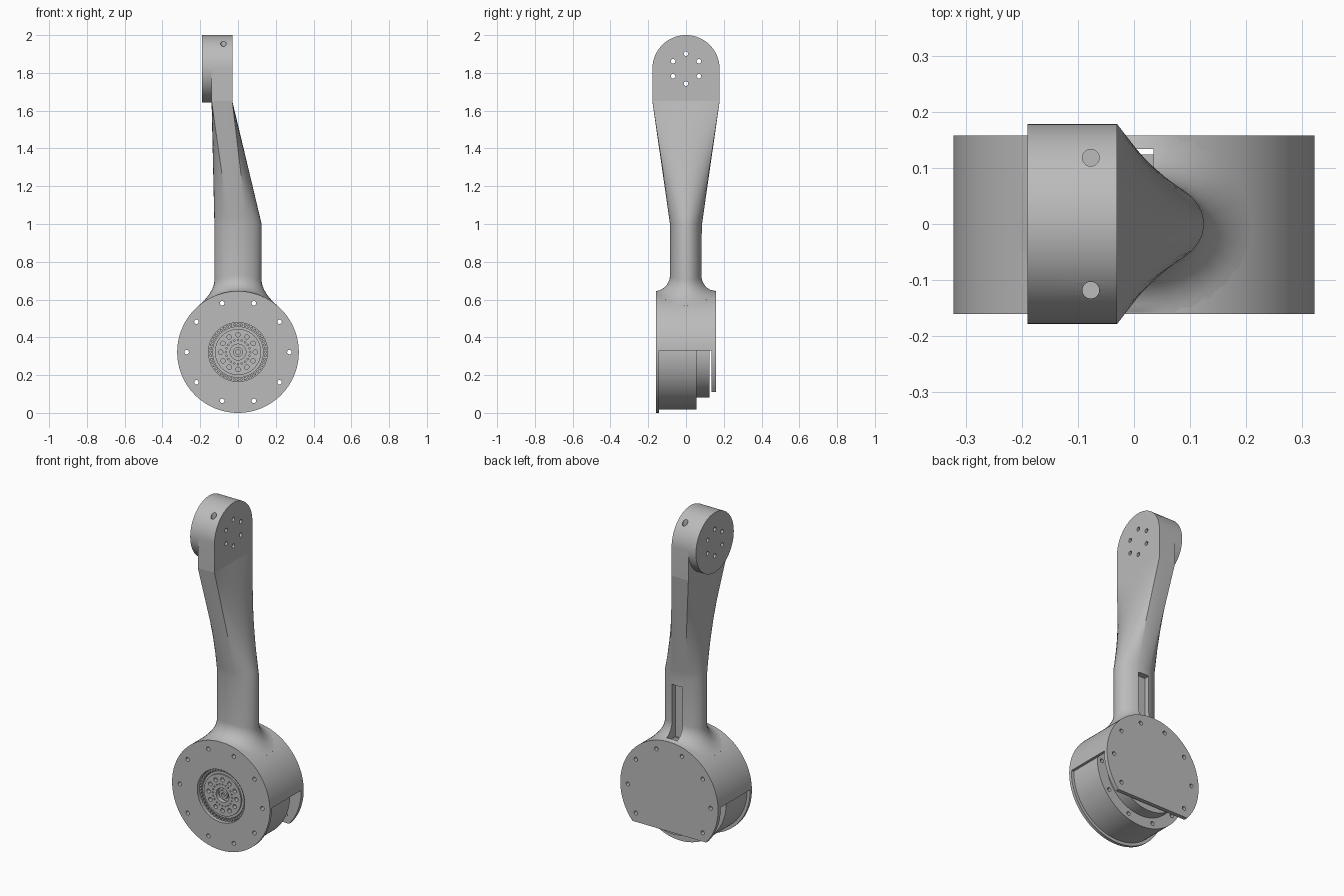
import bpy, bmesh, math
from mathutils import Matrix, Vector

cube = bpy.data.objects.get("Cube")
if cube:
    bpy.data.objects.remove(cube, do_unlink=True)

grey = bpy.data.materials.new("machined grey")
grey.use_nodes = True
grey.diffuse_color = (0.5, 0.5, 0.5, 1)
grey.node_tree.nodes["Principled BSDF"].inputs["Base Color"].default_value = (0.5, 0.5, 0.5, 1)

HUB_Z, HUB_R = 0.322, 0.322        # joint housing
HEAD_Z, HEAD_R = 1.822, 0.178      # upper mount
NECK_X, NECK_Y, BEND_Z = 0.125, 0.085, 1.0
HEAD_IN, HEAD_OUT, HEAD_BASE = -0.03, -0.14, 1.65
FILLET = 0.085
TURN = {"x": Matrix.Rotation(math.pi / 2, 4, "Y"),
        "y": Matrix.Rotation(math.pi / 2, 4, "X"),
        "z": Matrix.Identity(4)}


def finish(name, bm):
    bmesh.ops.recalc_face_normals(bm, faces=bm.faces)
    mesh = bpy.data.meshes.new(name)
    bm.to_mesh(mesh)
    bm.free()
    mesh.materials.append(grey)
    ob = bpy.data.objects.new(name, mesh)
    bpy.context.collection.objects.link(ob)
    return ob


def cylinders(name, axis, radius, length, centres, sides=24):
    """One object holding a cylinder at each centre."""
    bm = bmesh.new()
    for c in centres:
        bmesh.ops.create_cone(bm, cap_ends=True, segments=sides, radius1=radius, radius2=radius,
                              depth=length, matrix=Matrix.Translation(c) @ TURN[axis])
    return finish(name, bm)


def hub_disc(name, radius, y0, y1, sides=96):
    return cylinders(name, "y", radius, y1 - y0, [(0, (y0 + y1) / 2, HUB_Z)], sides)


def hub_ring(name, count, ring, radius, y0, y1, sides=16):
    spots = [(ring * math.cos(i * math.tau / count), (y0 + y1) / 2,
              HUB_Z + ring * math.sin(i * math.tau / count)) for i in range(count)]
    return cylinders(name, "y", radius, y1 - y0, spots, sides)


def box(name, low, high):
    low, high = Vector(low), Vector(high)
    bm = bmesh.new()
    bmesh.ops.create_cube(bm, size=1, matrix=Matrix.Translation((low + high) / 2)
                          @ Matrix.Diagonal((*(high - low), 1)))
    return finish(name, bm)


def cut(target, *cutters):
    for c in cutters:
        c.hide_render = True
        m = target.modifiers.new("cut", "BOOLEAN")
        m.operation, m.solver, m.object = "DIFFERENCE", "EXACT", c
    deps = bpy.context.evaluated_depsgraph_get()
    mesh = bpy.data.meshes.new_from_object(target.evaluated_get(deps))
    target.modifiers.clear()
    target.data = mesh


def skin(name, rings):
    """Join rings of equal length into a closed skin."""
    bm = bmesh.new()
    rows = [[bm.verts.new(p) for p in ring] for ring in rings]
    n = len(rows[0])
    for a, b in zip(rows, rows[1:]):
        for i in range(n):
            j = (i + 1) % n
            bm.faces.new((a[i], a[j], b[j], b[i]))
    bm.faces.new(rows[0])
    bm.faces.new(rows[-1])
    return finish(name, bm)


# Arm: rectangle at the head blends to an ellipse, then flares onto the housing
corner = math.radians(68)
steps = 12
wide = [-corner + 2 * corner * i / steps for i in range(steps)]
thin = [corner + (math.pi - 2 * corner) * i / steps for i in range(steps)]
angles = wide + thin + [a + math.pi for a in wide + thin]


def ellipse(t, grow=0.0):
    normal = Vector((NECK_Y * math.cos(t), NECK_X * math.sin(t))).normalized()
    return Vector((NECK_X * math.cos(t), NECK_Y * math.sin(t))) + normal * grow


def rectangle(t):
    mid, half = (HEAD_IN + HEAD_OUT) / 2, (HEAD_IN - HEAD_OUT) / 2
    u = max(-1, min(1, math.cos(t) / math.cos(corner)))
    v = max(-1, min(1, math.sin(t) / math.sin(corner)))
    return Vector((mid + half * u, HEAD_R * v))


def flare_ring(grow, lift, shrink=1.0):
    ring = []
    for t in angles:
        p = ellipse(t, grow)
        x, y = p.x * shrink, max(-0.158, min(0.158, p.y)) * shrink
        ring.append((x, y, HUB_Z + math.sqrt(HUB_R ** 2 - x * x) + lift))
    return ring


rings = [flare_ring(FILLET, -0.01, k) for k in (0.02, 0.25, 0.5, 0.75, 1.0)]
for i in range(10, -1, -1):
    a = math.pi / 2 * i / 10
    rings.append(flare_ring(FILLET * (1 - math.cos(a)), FILLET * (1 - math.sin(a))))
for i in range(17):
    f = i / 16
    z = BEND_Z + (HEAD_BASE - BEND_Z) * f
    rings.append([(*ellipse(t).lerp(rectangle(t), f), z) for t in angles])
arm = skin("arm", rings)

# Head: round-topped slab and a raised disc
arc = [(HEAD_R * math.cos(math.pi * i / 40), HEAD_Z + HEAD_R * math.sin(math.pi * i / 40))
       for i in range(41)]
outline = [(HEAD_R, HEAD_BASE)] + arc + [(-HEAD_R, HEAD_BASE)]
head = skin("head_slab", [[(x, y, z) for y, z in outline] for x in (HEAD_OUT, HEAD_IN)])
disc = cylinders("head_disc", "x", HEAD_R, 0.05, [(-0.165, 0, HEAD_Z)], 80)
bolt_spots = [(-0.1, 0.079 * math.sin(i * math.pi / 3), HEAD_Z + 0.079 * math.cos(i * math.pi / 3))
              for i in range(6)]
head_holes = cylinders("head_hole_cutter", "x", 0.012, 0.4, bolt_spots)
screw_holes = cylinders("screw_hole_cutter", "z", 0.015, 0.2,
                        [(-0.077, s * 0.118, 2.01) for s in (-1, 1)])
cut(head, head_holes, screw_holes)
cut(disc, head_holes)

# Housing: hollow shell, open below, with a clipped back plate
housing = hub_disc("housing", HUB_R, -0.16, 0.158)
cavity = hub_disc("cavity_cutter", 0.306, -0.142, 0.134)
opening = box("opening_cutter", (-1, -0.142, -1), (1, 0.134, 0.33))
chord = box("chord_cutter", (-1, 0.1, -1), (1, 1, 0.11))
port = hub_disc("port_cutter", 0.156, -0.3, -0.112)
rim_holes = hub_ring("rim_hole_cutter", 10, 0.272, 0.012, -0.3, 0.3)
slot = box("slot_cutter", (-0.035, 0.05, 0.5), (0.035, 0.134, 0.95))
cut(housing, cavity, opening, chord, port, rim_holes, slot)
cut(arm, slot)

# Motor inside the housing
motor = hub_disc("motor_body", 0.304, -0.1421, 0.055)
cut(motor, port, rim_holes)
motor_cap = hub_disc("motor_rear_cap", 0.24, 0.055, 0.124)

# Output drive seen through the front port
rollers = hub_ring("drive_rollers", 48, 0.146, 0.0075, -0.145, -0.111, 8)
carrier = hub_disc("drive_carrier", 0.136, -0.138, -0.111, 64)
output = hub_disc("output_plate", 0.122, -0.146, -0.13, 64)
bolt_holes = hub_ring("bolt_hole_cutter", 12, 0.092, 0.012, -0.2, -0.122)
pin_holes = hub_ring("pin_hole_cutter", 20, 0.064, 0.004, -0.2, -0.135, 8)
bore = hub_disc("bore_cutter", 0.042, -0.2, -0.12, 32)
cut(output, bolt_holes, pin_holes, bore)
cut(carrier, bolt_holes, bore)
shaft = hub_disc("drive_shaft", 0.026, -0.14, -0.111, 24)
shaft_bore = hub_disc("shaft_bore_cutter", 0.012, -0.2, -0.125, 12)
cut(shaft, shaft_bore)

for ob in (head_holes, screw_holes, cavity, opening, chord, port, rim_holes, slot,
           bolt_holes, pin_holes, bore, shaft_bore):
    bpy.data.objects.remove(ob, do_unlink=True)

# Smooth curved surfaces, keep machined edges crisp
bpy.ops.object.select_all(action="DESELECT")
for ob in (arm, head, disc, housing, motor, motor_cap, rollers, carrier, output, shaft):
    ob.select_set(True)
bpy.context.view_layer.objects.active = arm
bpy.ops.object.shade_smooth_by_angle(angle=math.radians(25))
